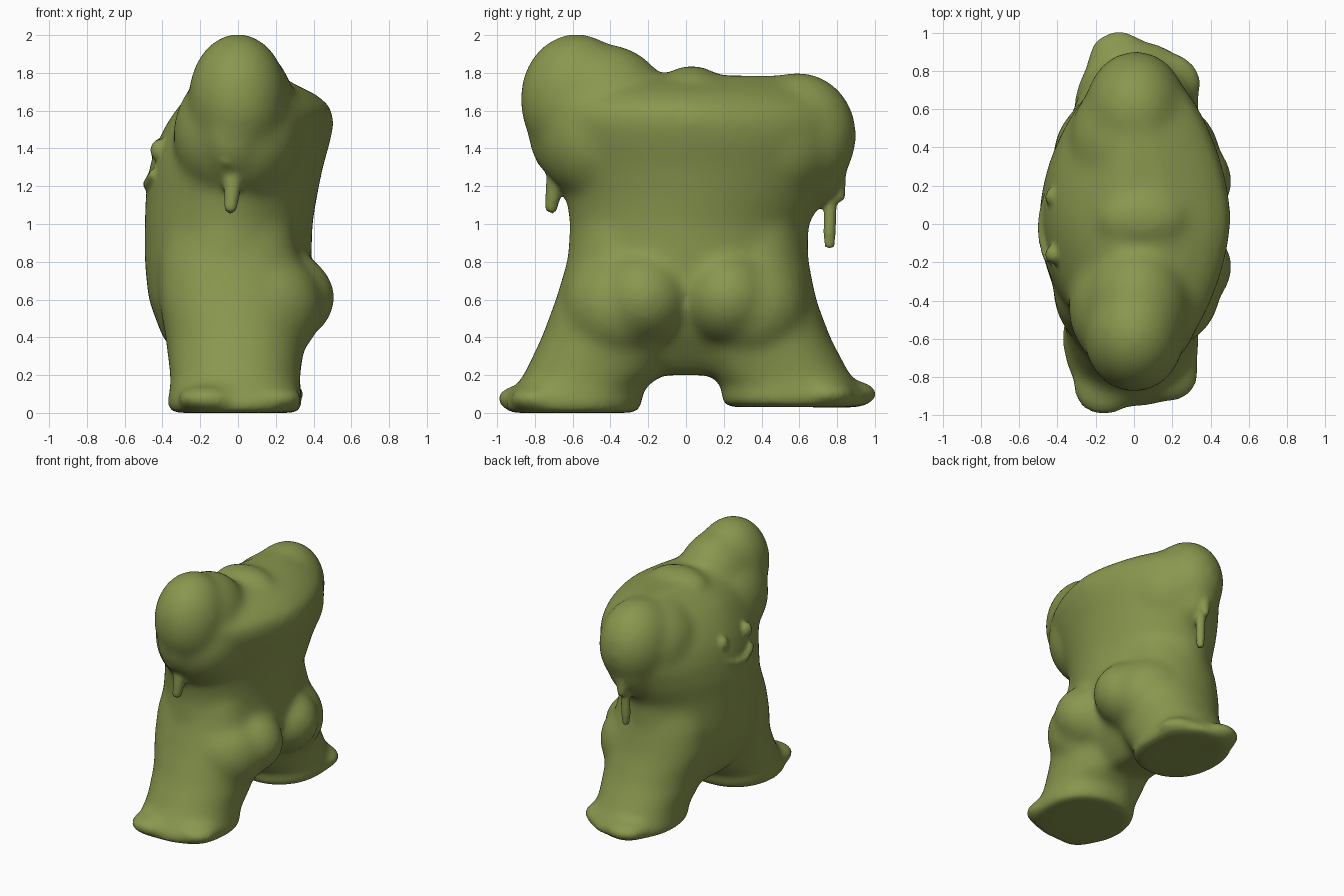
import bpy
from math import sin, cos, pi

cube = bpy.data.objects.get("Cube")
if cube:
    bpy.data.objects.remove(cube, do_unlink=True)

olive = bpy.data.materials.new("olive green")
olive.use_nodes = True
olive.diffuse_color = (0.25, 0.31, 0.077, 1)
olive.node_tree.nodes["Principled BSDF"].inputs["Base Color"].default_value = (0.25, 0.31, 0.077, 1)


def loft(name, rings, sides=48):
    """Stack of superellipse rings given as (z, x0, x1, y0, y1, exponent)."""
    def power(v, n):
        return (1 if v > 0 else -1) * abs(v) ** (2 / n)
    verts, faces = [], []
    for z, x0, x1, y0, y1, n in rings:
        for i in range(sides):
            a = 2 * pi * i / sides
            verts.append(((x0 + x1) / 2 + (x1 - x0) / 2 * power(cos(a), n),
                          (y0 + y1) / 2 + (y1 - y0) / 2 * power(sin(a), n), z))
    for r in range(len(rings) - 1):
        for i in range(sides):
            j = (i + 1) % sides
            faces.append((r * sides + i, r * sides + j, (r + 1) * sides + j, (r + 1) * sides + i))
    faces.append(tuple(reversed(range(sides))))
    faces.append(tuple(range((len(rings) - 1) * sides, len(rings) * sides)))
    mesh = bpy.data.meshes.new(name)
    mesh.from_pydata(verts, [], faces)
    obj = bpy.data.objects.new(name, mesh)
    bpy.context.collection.objects.link(obj)
    return obj


def blob(name, centre, radii):
    bpy.ops.mesh.primitive_uv_sphere_add(segments=32, ring_count=20, location=centre)
    obj = bpy.context.object
    obj.name = name
    obj.scale = radii
    return obj


def strand(name, points):
    """Tapered round strand through (x, y, z, radius) points."""
    curve = bpy.data.curves.new(name, "CURVE")
    curve.dimensions = "3D"
    curve.bevel_depth = 1
    curve.bevel_resolution = 4
    curve.use_fill_caps = True
    spline = curve.splines.new("POLY")
    spline.points.add(len(points) - 1)
    for p, (x, y, z, r) in zip(spline.points, points):
        p.co = (x, y, z, 1)
        p.radius = r
    obj = bpy.data.objects.new(name, curve)
    bpy.context.collection.objects.link(obj)
    bpy.ops.object.select_all(action="DESELECT")
    obj.select_set(True)
    bpy.context.view_layer.objects.active = obj
    bpy.ops.object.convert(target="MESH")
    return bpy.context.object


def fuse(parts, name, voxel, rounds):
    """Melt overlapping parts into one soft skin."""
    bpy.ops.object.select_all(action="DESELECT")
    for p in parts:
        p.select_set(True)
    bpy.context.view_layer.objects.active = parts[0]
    bpy.ops.object.join()
    obj = bpy.context.object
    bpy.ops.object.transform_apply(location=True, rotation=True, scale=True)
    obj.name = name
    remesh = obj.modifiers.new("melt", "REMESH")
    remesh.mode = "VOXEL"
    remesh.voxel_size = voxel
    soft = obj.modifiers.new("soften", "SMOOTH")
    soft.factor = 0.5
    soft.iterations = rounds
    for m in ("melt", "soften"):
        bpy.ops.object.modifier_apply(modifier=m)
    return obj


# Torso, crotch to shoulders, lens-shaped in plan
parts = [loft("torso", [
    (0.2, -0.14, 0.12, -0.5, 0.5, 2),
    (0.28, -0.3, 0.2, -0.7, 0.7, 2),
    (0.4, -0.4, 0.29, -0.74, 0.74, 2),
    (0.6, -0.475, 0.37, -0.68, 0.68, 1.9),
    (0.8, -0.495, 0.39, -0.63, 0.65, 1.9),
    (1.0, -0.495, 0.395, -0.615, 0.65, 1.9),
    (1.15, -0.49, 0.42, -0.64, 0.74, 1.85),
    (1.3, -0.47, 0.45, -0.7, 0.82, 1.8),
    (1.42, -0.435, 0.485, -0.74, 0.85, 1.75),
    (1.53, -0.38, 0.51, -0.78, 0.85, 1.65),
    (1.62, -0.32, 0.495, -0.78, 0.8, 1.6),
    (1.69, -0.25, 0.41, -0.7, 0.7, 1.6),
    (1.74, -0.18, 0.3, -0.6, 0.6, 1.7),
    (1.785, -0.1, 0.16, -0.45, 0.5, 1.8)])]

# Raised shoulder humps narrowing downward, and the low head between them
parts += [
    blob("front_hump", (0, -0.58, 1.66), (0.265, 0.3, 0.35)),
    blob("front_hump_chin", (-0.03, -0.63, 1.5), (0.19, 0.21, 0.28)),
    blob("front_hump_slope", (0.02, -0.44, 1.6), (0.285, 0.36, 0.355)),
    blob("front_shoulder", (0, -0.43, 1.47), (0.345, 0.37, 0.37)),
    blob("back_hump", (0.01, 0.59, 1.47), (0.27, 0.315, 0.335)),
    blob("back_hump_chin", (0, 0.66, 1.34), (0.19, 0.2, 0.26)),
    blob("back_shoulder", (0.02, 0.42, 1.42), (0.36, 0.39, 0.36)),
    blob("head", (0.04, 0.03, 1.73), (0.24, 0.16, 0.11)),
]

# Legs rising inside the hips and flaring into flat feet
parts.append(loft("front_leg", [
    (0, -0.36, 0.33, -0.95, -0.25, 2.2),
    (0.05, -0.38, 0.35, -0.97, -0.23, 2.2),
    (0.12, -0.36, 0.33, -0.92, -0.23, 2.2),
    (0.2, -0.36, 0.33, -0.86, -0.13, 2.2),
    (0.4, -0.385, 0.36, -0.765, 0, 2.1),
    (0.6, -0.42, 0.37, -0.69, -0.03, 2.1),
    (0.8, -0.42, 0.33, -0.63, -0.06, 2),
    (1.0, -0.36, 0.28, -0.58, -0.12, 2)]))
parts.append(loft("back_leg", [
    (0.03, -0.3, 0.33, 0.2, 0.95, 2.2),
    (0.07, -0.32, 0.35, 0.18, 0.97, 2.2),
    (0.13, -0.31, 0.33, 0.2, 0.92, 2.2),
    (0.2, -0.32, 0.33, 0.13, 0.87, 2.2),
    (0.4, -0.37, 0.36, 0, 0.765, 2.1),
    (0.6, -0.42, 0.37, 0.03, 0.69, 2.1),
    (0.8, -0.42, 0.33, 0.06, 0.65, 2),
    (1.0, -0.36, 0.28, 0.12, 0.61, 2)]))

# Soft low toes
for x, y, z in ((-0.16, -0.85, 0.075), (0.18, -0.78, 0.075), (-0.08, 0.86, 0.1), (0.19, 0.74, 0.1)):
    parts.append(blob("toe", (x, y, z), (0.17, 0.16, 0.075)))

# Rounded cheeks at the rear, spreading into the thighs
for side in (-1, 1):
    parts.append(blob("rear_cheek", (0.18, side * 0.225, 0.61), (0.335, 0.265, 0.265)))
    parts.append(blob("thigh", (0.12, side * 0.36, 0.56), (0.33, 0.3, 0.31)))

body = fuse(parts, "body", 0.022, 30)

# Drips hanging from the humps
details = [
    body,
    strand("front_drip_root", [(-0.04, -0.72, 1.6, 0.12), (-0.05, -0.73, 1.48, 0.1),
                               (-0.055, -0.745, 1.38, 0.065), (-0.06, -0.765, 1.31, 0.025)]),
    strand("front_drip", [(-0.03, -0.64, 1.42, 0.11), (-0.03, -0.67, 1.28, 0.07),
                          (-0.03, -0.7, 1.18, 0.045), (-0.04, -0.715, 1.08, 0.035), (-0.04, -0.72, 1.06, 0.02)]),
    strand("back_drip_root", [(0, 0.76, 1.4, 0.11), (0, 0.79, 1.25, 0.06), (0, 0.82, 1.12, 0.025)]),
    strand("back_drip", [(0, 0.75, 1.25, 0.07), (0, 0.765, 1.1, 0.035),
                         (0, 0.76, 0.95, 0.035), (0, 0.76, 0.87, 0.025)]),
]

# Small face: two eyes and a curved mouth
for y in (-0.16, 0.14):
    details.append(blob("eye", (-0.415, y, 1.39), (0.05, 0.05, 0.06)))
mouth = []
for i in range(9):
    t = i / 4 - 1
    mouth.append((-0.475 + 0.035 * t * t, -0.02 + 0.17 * t, 1.21 + 0.06 * t * t, 0.03))
details.append(strand("mouth", mouth))

figure = fuse(details, "melting_figure", 0.016, 3)

# Set the figure on the ground
lowest = min(v.co.z for v in figure.data.vertices)
for v in figure.data.vertices:
    v.co.z -= lowest
figure.data.materials.clear()
figure.data.materials.append(olive)
figure.data.polygons.foreach_set("material_index", [0] * len(figure.data.polygons))
figure.data.polygons.foreach_set("use_smooth", [True] * len(figure.data.polygons))
figure.data.update()
